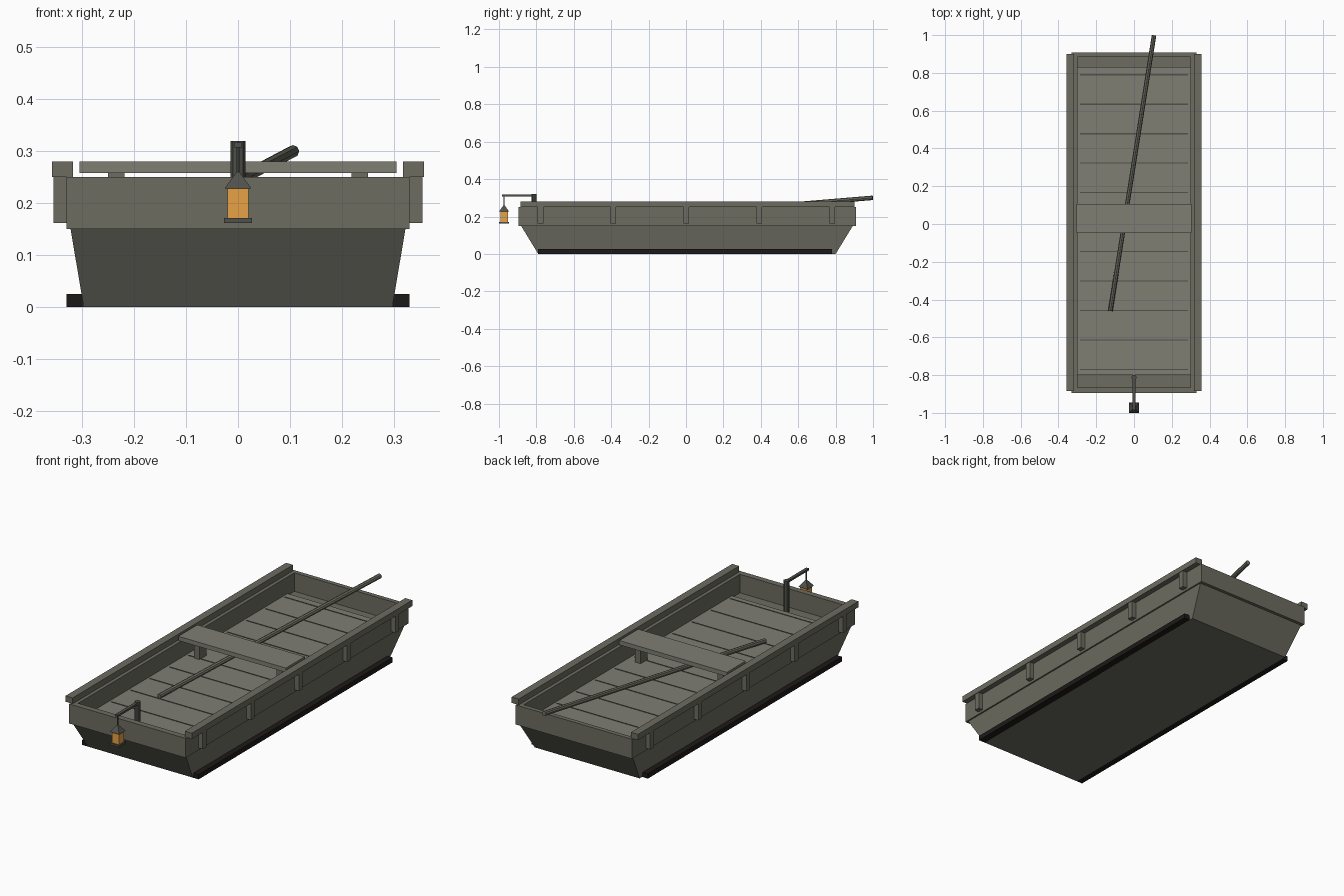
import bpy, bmesh, math
from mathutils import Vector

if "Cube" in bpy.data.objects:
    bpy.data.objects.remove(bpy.data.objects["Cube"])


def material(name, rgb):
    m = bpy.data.materials.new(name)
    m.diffuse_color = (*rgb, 1)
    m.use_nodes = True
    m.node_tree.nodes["Principled BSDF"].inputs["Base Color"].default_value = m.diffuse_color
    return m


WOOD = material("weathered_wood", (0.15, 0.15, 0.12))
DECK = material("pale_wood", (0.21, 0.21, 0.175))
TAR = material("tarred_wood", (0.012, 0.010, 0.009))
IRON = material("iron", (0.08, 0.08, 0.07))
GLOW = material("amber_glass", (0.80, 0.36, 0.06))


def finish(name, bm, mat):
    bmesh.ops.recalc_face_normals(bm, faces=bm.faces)
    me = bpy.data.meshes.new(name)
    bm.to_mesh(me)
    bm.free()
    me.materials.append(mat)
    ob = bpy.data.objects.new(name, me)
    bpy.context.collection.objects.link(ob)
    return ob


def frustum(name, low, high, mat):
    """Solid between two rectangles, each (x0, x1, y0, y1, z)."""
    bm = bmesh.new()
    rings = [[bm.verts.new((x, y, z)) for x, y in ((x0, y0), (x1, y0), (x1, y1), (x0, y1))]
             for x0, x1, y0, y1, z in (low, high)]
    a, b = rings
    bm.faces.new(a)
    bm.faces.new(b)
    for i in range(4):
        j = (i + 1) % 4
        bm.faces.new((a[i], a[j], b[j], b[i]))
    return finish(name, bm, mat)


def box(name, x0, x1, y0, y1, z0, z1, mat=WOOD):
    return frustum(name, (x0, x1, y0, y1, z0), (x0, x1, y0, y1, z1), mat)


def rod(name, p, q, r, sides, mat):
    p, q = Vector(p), Vector(q)
    bm = bmesh.new()
    bmesh.ops.create_cone(bm, cap_ends=True, segments=sides, radius1=r, radius2=r,
                          depth=(q - p).length)
    rot = (q - p).to_track_quat('Z', 'Y').to_matrix()
    bmesh.ops.rotate(bm, verts=bm.verts, matrix=rot)
    bmesh.ops.translate(bm, verts=bm.verts, vec=(p + q) / 2)
    return finish(name, bm, mat)


def pair(name, x0, x1, *rest):
    """Box on the right and its mirror on the left."""
    box("right_" + name, x0, x1, *rest)
    box("left_" + name, -x1, -x0, *rest)


# Hull: tapered bottom, upright walls, top rails and runners
frustum("lower_hull", (-0.297, 0.297, -0.79, 0.80, 0),
        (-0.323, 0.323, -0.885, 0.895, 0.155), WOOD)
pair("side_wall", 0.30, 0.33, -0.895, 0.908, 0.15, 0.25)
box("front_wall", -0.30, 0.30, -0.895, -0.865, 0.15, 0.25)
box("back_wall", -0.30, 0.30, 0.885, 0.908, 0.15, 0.25)
pair("top_rail", 0.318, 0.358, -0.885, 0.90, 0.25, 0.28)
pair("runner", 0.293, 0.33, -0.79, 0.78, 0, 0.025, TAR)

# Outer ribs
for i in range(5):
    y = -0.778 + 0.39 * i
    pair(f"rib_{i + 1}", 0.328, 0.355, y - 0.015, y + 0.015, 0.162, 0.25)

# Deck with plank seams
box("deck", -0.30, 0.30, -0.80, 0.83, 0.15, 0.165, DECK)
for i in range(11):
    y = -0.77 + 0.156 * i
    box(f"deck_seam_{i + 1}", -0.287, 0.287, y - 0.003, y + 0.003, 0.16, 0.167, IRON)

# Seat
box("seat", -0.305, 0.305, -0.048, 0.105, 0.258, 0.28, DECK)
pair("seat_leg", 0.218, 0.25, 0.0, 0.055, 0.16, 0.258)

# Punting pole
rod("pole", (-0.125, -0.46, 0.178), (0.106, 0.998, 0.30), 0.012, 8, WOOD)

# Lantern on its bracket
LY = -0.973
rod("lantern_post", (0, -0.812, 0.16), (0, -0.812, 0.32), 0.014, 8, IRON)
box("lantern_arm", -0.008, 0.008, -0.985, -0.812, 0.307, 0.317, IRON)
rod("lantern_wire", (0, LY, 0.25), (0, LY, 0.31), 0.003, 6, IRON)
frustum("lantern_roof", (-0.026, 0.026, LY - 0.026, LY + 0.026, 0.228),
        (-0.003, 0.003, LY - 0.003, LY + 0.003, 0.26), IRON)
box("lantern_glass", -0.02, 0.02, LY - 0.02, LY + 0.02, 0.17, 0.229, GLOW)
box("lantern_base", -0.027, 0.027, LY - 0.027, LY + 0.027, 0.162, 0.172, IRON)
